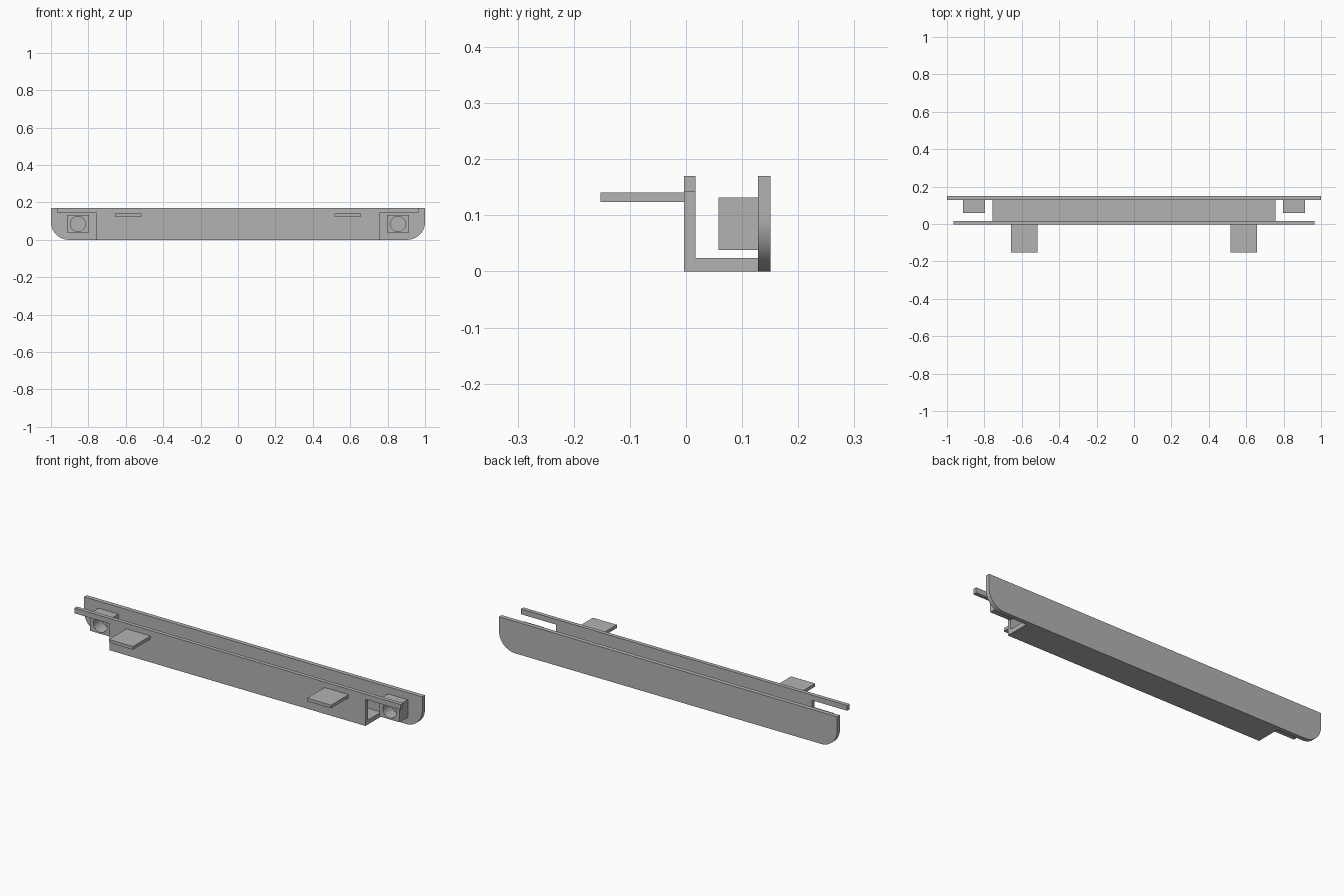
import bpy, math

cube = bpy.data.objects.get("Cube")
if cube:
    bpy.data.objects.remove(cube, do_unlink=True)

grey = bpy.data.materials.new("light grey")
grey.use_nodes = True
colour = (0.45, 0.45, 0.45, 1)
grey.diffuse_color = colour
grey.node_tree.nodes["Principled BSDF"].inputs["Base Color"].default_value = colour


def extrude(name, outline, y0, y1):
    """Solid from an x-z outline, running from y0 to y1."""
    n = len(outline)
    verts = [(x, y, z) for y in (y0, y1) for x, z in outline]
    faces = [tuple(range(n)), tuple(reversed(range(n, 2 * n)))]
    faces += [(i, i + n, (i + 1) % n + n, (i + 1) % n) for i in range(n)]
    mesh = bpy.data.meshes.new(name)
    mesh.from_pydata(verts, [], faces)
    mesh.materials.append(grey)
    obj = bpy.data.objects.new(name, mesh)
    bpy.context.collection.objects.link(obj)
    return obj


def smooth(obj):
    bpy.ops.object.select_all(action="DESELECT")
    obj.select_set(True)
    bpy.context.view_layer.objects.active = obj
    bpy.ops.object.shade_smooth_by_angle(angle=math.radians(30))


def box(name, x0, x1, y0, y1, z0, z1):
    return extrude(name, [(x0, z0), (x1, z0), (x1, z1), (x0, z1)], y0, y1)


TOP, BODY, RAIL, RADIUS = 0.17, 0.757, 0.965, 0.095

# Back plate with rounded lower corners
right_half = [(1 - RADIUS + RADIUS * math.sin(a), RADIUS - RADIUS * math.cos(a))
              for a in (math.pi / 2 * i / 16 for i in range(17))] + [(1, TOP)]
left_half = [(-x, z) for x, z in reversed(right_half)]
smooth(extrude("back_plate", right_half + left_half, 0.128, 0.151))

# Front wall with a rail overhanging at both ends
half = [(BODY, 0), (BODY, 0.142), (RAIL, 0.142), (RAIL, TOP)]
extrude("front_wall", half + [(-x, z) for x, z in reversed(half)], -0.004, 0.017)

# Floor joining the front wall to the back plate
box("floor", -BODY, BODY, 0.017, 0.128, 0, 0.024)

for side, s in (("left", 1), ("right", -1)):
    # Mounting tab
    xs = sorted((s * 0.515, s * 0.657))
    box(side + "_tab", *xs, -0.152, -0.004, 0.124, 0.141)

    # Screw block with a round bore
    xs = sorted((s * 0.797, s * 0.915))
    block = box(side + "_screw_block", *xs, 0.058, 0.128, 0.038, 0.132)
    circle = [(s * 0.856 + 0.04 * math.cos(a), 0.085 + 0.04 * math.sin(a))
              for a in (math.tau * i / 40 for i in range(40))]
    cutter = extrude(side + "_bore_cutter", circle, 0.03, 0.14)
    cutter.hide_render = True
    bore = block.modifiers.new("bore", "BOOLEAN")
    bore.object = cutter
    bore.solver = "EXACT"
    bpy.ops.object.select_all(action="DESELECT")
    block.select_set(True)
    bpy.context.view_layer.objects.active = block
    bpy.ops.object.modifier_apply(modifier="bore")
    bpy.data.objects.remove(cutter, do_unlink=True)
    smooth(block)
